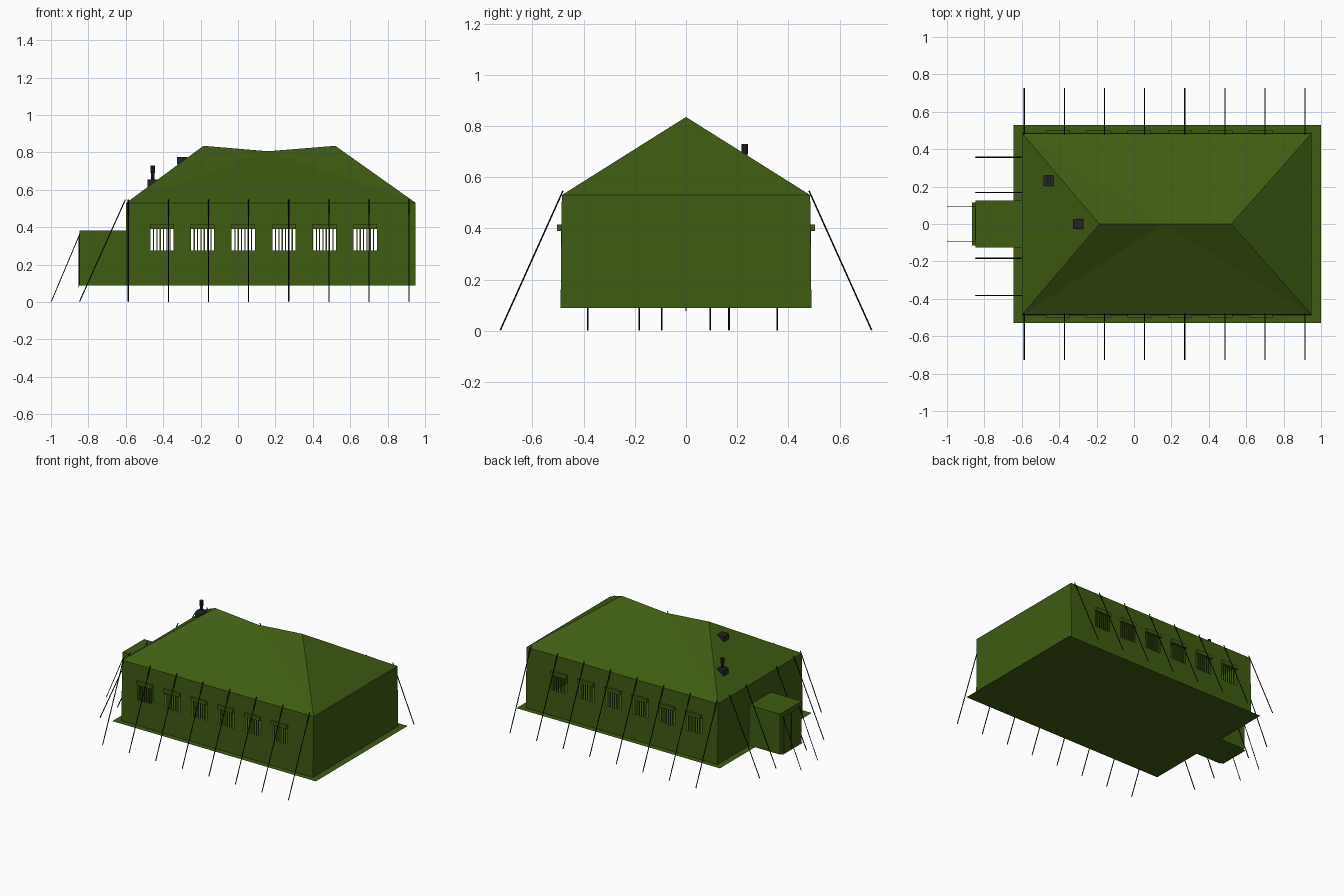
import bpy, bmesh
from mathutils import Vector

if "Cube" in bpy.data.objects:
    bpy.data.objects.remove(bpy.data.objects["Cube"])


def mat(name, rgb):
    m = bpy.data.materials.new(name)
    m.diffuse_color = (*rgb, 1)
    m.use_nodes = True
    m.node_tree.nodes["Principled BSDF"].inputs["Base Color"].default_value = m.diffuse_color
    return m


GREEN = mat("olive canvas", (0.050, 0.107, 0.006))
ROPE = mat("black rope", (0.006, 0.006, 0.006))
METAL = mat("dark metal", (0.018, 0.018, 0.022))


def mesh(name, verts, faces, material, fix=False):
    me = bpy.data.meshes.new(name)
    me.from_pydata(verts, [], faces)
    if fix:
        bm = bmesh.new()
        bm.from_mesh(me)
        bmesh.ops.recalc_face_normals(bm, faces=bm.faces)
        bm.to_mesh(me)
        bm.free()
    me.materials.append(material)
    ob = bpy.data.objects.new(name, me)
    bpy.context.collection.objects.link(ob)
    return ob


def box(name, x0, x1, y0, y1, z0, z1, material):
    v = [(x, y, z) for x in (x0, x1) for y in (y0, y1) for z in (z0, z1)]
    f = [(0, 1, 3, 2), (4, 6, 7, 5), (0, 4, 5, 1), (2, 3, 7, 6), (0, 2, 6, 4), (1, 5, 7, 3)]
    return mesh(name, v, f, material, True)


def cylinder(name, a, b, r, sides, material):
    a, b = Vector(a), Vector(b)
    bpy.ops.mesh.primitive_cylinder_add(vertices=sides, radius=r, depth=(b - a).length,
                                        location=(a + b) / 2)
    ob = bpy.context.object
    ob.name = name
    ob.rotation_mode = 'QUATERNION'
    ob.rotation_quaternion = (b - a).to_track_quat('Z', 'Y')
    ob.data.materials.append(material)
    return ob


X0, X1, YB, YT = -0.598, 0.95, 0.49, 0.485
Z0, ZE, ZR = 0.088, 0.53, 0.835
WIN = [-0.407 + 0.2175 * i for i in range(6)]
HW, WZ0, WZ1 = 0.062, 0.275, 0.392

# Long walls as a grid of panels with open windows, plus bars and rolled awnings
xs = [X0] + [c + d for c in WIN for d in (-HW, HW)] + [X1]
zs = [Z0, WZ0, WZ1, ZE]


def wall_y(z):
    return YB + (YT - YB) * (z - Z0) / (ZE - Z0)


for s, side in ((-1, "front"), (1, "back")):
    n = len(zs)
    v = [(x, s * wall_y(z), z) for x in xs for z in zs]
    f = []
    for i in range(len(xs) - 1):
        for j in range(n - 1):
            if i % 2 == 1 and j == 1:
                continue
            a = i * n + j
            q = (a, a + n, a + n + 1, a + 1)
            f.append(q if s < 0 else q[::-1])
    mesh(side + "_wall", v, f, GREEN)
    for c in WIN:
        for k in range(6):
            x = c - HW + 2 * HW * (k + 1) / 7
            ys = sorted((s * 0.484, s * 0.489))
            box(side + "_window_bar", x - 0.003, x + 0.003, *ys, WZ0, WZ1, GREEN)
        ys = sorted((s * 0.48, s * 0.503))
        box(side + "_awning", c - HW - 0.002, c + HW + 0.002, *ys, 0.39, 0.416, GREEN)

# End walls
for x, name in ((X0, "left_wall"), (X1, "right_wall")):
    q = (0, 1, 2, 3) if x > 0 else (3, 2, 1, 0)
    mesh(name, [(x, -YB, Z0), (x, YB, Z0), (x, YT, ZE), (x, -YT, ZE)], [q], GREEN)

# Hipped roof with a sagging ridge
mesh("roof", [(X0, -YT, ZE), (X1, -YT, ZE), (X1, YT, ZE), (X0, YT, ZE),
              (-0.185, 0, ZR), (0.16, 0, 0.806), (0.52, 0, ZR)],
     [(0, 1, 5), (0, 5, 4), (1, 6, 5), (2, 3, 5), (2, 5, 6), (3, 4, 5), (1, 2, 6), (3, 0, 4)], GREEN)

# Ground sheet with a rim around the walls
mesh("ground_sheet", [(-0.645, -0.53, Z0), (1.0, -0.53, Z0), (1.0, 0.53, Z0), (-0.645, 0.53, Z0)],
     [(0, 1, 2, 3)], GREEN)

# Entrance porch with its floor flap, door panel and zip
box("porch", -0.847, X0, -0.125, 0.125, Z0, 0.383, GREEN)
mesh("porch_floor_flap", [(-0.865, -0.115, Z0), (-0.84, -0.115, Z0), (-0.84, 0.115, Z0),
                          (-0.865, 0.115, Z0)], [(0, 1, 2, 3)], GREEN)
box("porch_door", -0.851, -0.846, -0.085, 0.085, Z0, 0.35, GREEN)
box("door_zip", -0.853, -0.850, -0.002, 0.002, 0.078, 0.35, ROPE)

# Guy ropes: long sides, left end, porch
for i in range(8):
    x = -0.587 + 0.2146 * i
    for s in (-1, 1):
        cylinder("side_rope", (x, s * 0.48, 0.547), (x, s * 0.725, 0.002), 0.0032, 5, ROPE)
for y in (-0.383, -0.183, 0.168, 0.357):
    cylinder("end_rope", (-0.602, y, 0.547), (-0.847, y, 0.002), 0.0032, 5, ROPE)
for y in (-0.095, 0.095):
    cylinder("porch_rope", (-0.84, y, 0.377), (-0.998, y, 0.002), 0.0025, 5, ROPE)

# Stove pipe with base and cap, and roof vent
box("stove_pipe_base", -0.485, -0.430, 0.202, 0.258, 0.61, 0.655, METAL)
cylinder("stove_pipe", (-0.456, 0.23, 0.64), (-0.456, 0.23, 0.725), 0.010, 10, METAL)
cylinder("stove_pipe_cap", (-0.456, 0.23, 0.69), (-0.456, 0.23, 0.73), 0.0125, 10, METAL)
box("roof_vent", -0.327, -0.271, -0.028, 0.028, 0.735, 0.775, METAL)
